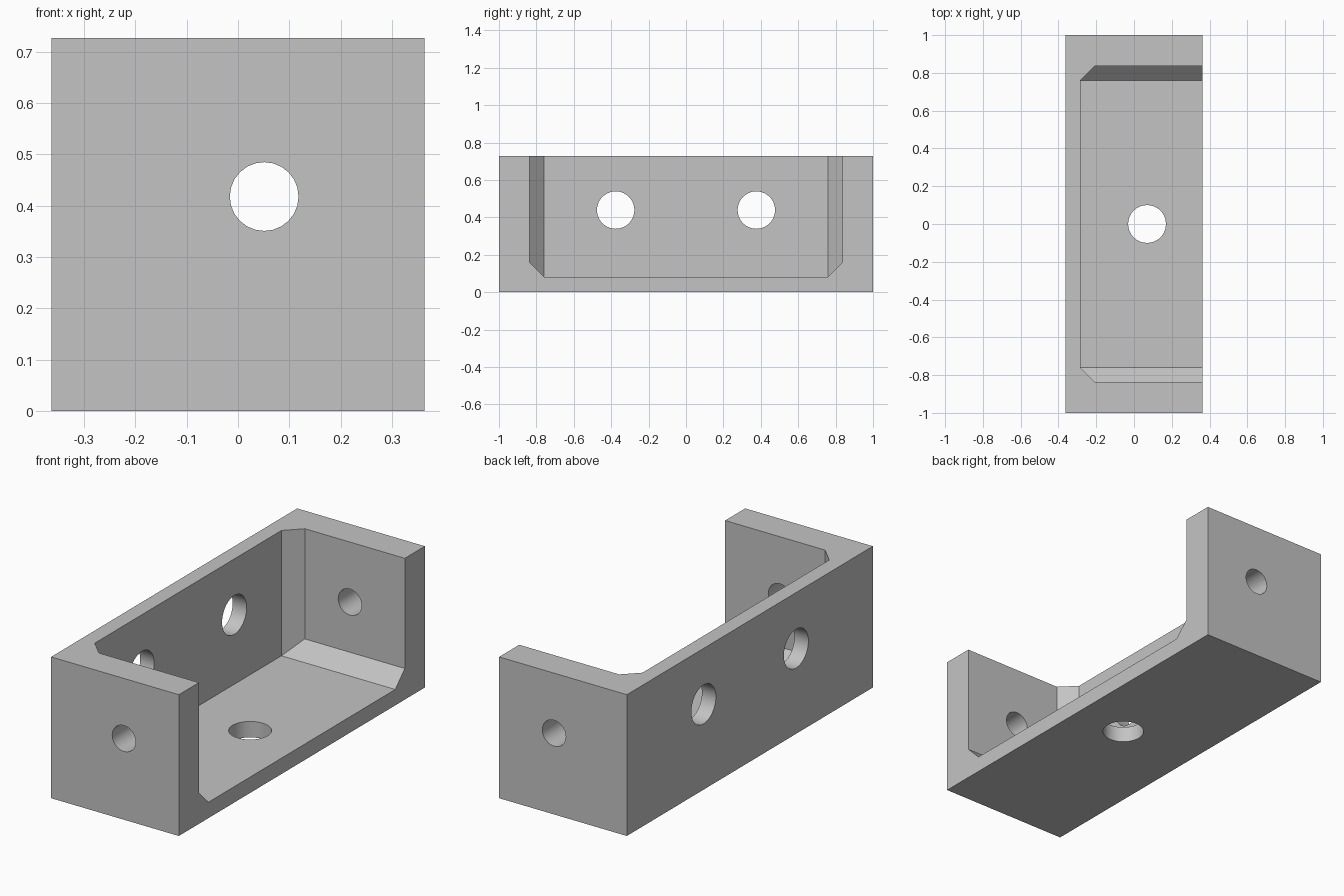
import bpy, bmesh, math
from mathutils import Vector, Matrix

cube = bpy.data.objects.get("Cube")
if cube:
    bpy.data.objects.remove(cube, do_unlink=True)

HALF_X, HEIGHT = 0.3635, 0.727
WALL_X, FLOOR_Z, END_Y = -0.284, 0.082, 0.837   # inner faces of the walls
CHAMFER = 0.078

grey = bpy.data.materials.new("plain grey")
grey.use_nodes = True
colour = (0.55, 0.55, 0.55, 1)
grey.diffuse_color = colour
grey.node_tree.nodes["Principled BSDF"].inputs["Base Color"].default_value = colour


def add_object(name, bm):
    bmesh.ops.recalc_face_normals(bm, faces=bm.faces)
    mesh = bpy.data.meshes.new(name)
    bm.to_mesh(mesh)
    bm.free()
    mesh.materials.append(grey)
    obj = bpy.data.objects.new(name, mesh)
    bpy.context.collection.objects.link(obj)
    return obj


def box(low, high):
    bm = bmesh.new()
    low, high = Vector(low), Vector(high)
    bmesh.ops.create_cube(bm, size=1)
    bmesh.ops.scale(bm, vec=high - low, verts=bm.verts)
    bmesh.ops.translate(bm, vec=(low + high) / 2, verts=bm.verts)
    return bm


def drill(name, centre, radius, length, axis, sides):
    bm = bmesh.new()
    turn = Vector((0, 0, 1)).rotation_difference(Vector(axis)).to_matrix().to_4x4()
    bmesh.ops.create_cone(bm, cap_ends=True, segments=sides, radius1=radius,
                          radius2=radius, depth=length,
                          matrix=Matrix.Translation(centre) @ turn)
    return add_object(name, bm)


# Solid block
bracket = add_object("bracket", box((-HALF_X, -1, 0), (HALF_X, 1, HEIGHT)))

# Open cavity, with chamfers where the end walls meet the back wall and floor
bm = box((WALL_X, -END_Y, FLOOR_Z), (HALF_X + 0.3, END_Y, HEIGHT + 0.3))
for side in (-1, 1):
    corner = (WALL_X, side * (END_Y - CHAMFER), FLOOR_Z)
    for normal in ((-1, side, 0), (0, side, -1)):
        bmesh.ops.bisect_plane(bm, geom=bm.verts[:] + bm.edges[:] + bm.faces[:],
                               dist=1e-5, plane_co=corner, plane_no=normal,
                               clear_outer=True)
        rim = [e for e in bm.edges if e.is_boundary]
        bmesh.ops.holes_fill(bm, edges=rim, sides=0)
cutters = [add_object("cavity_cutter", bm)]

# Screw holes: end walls, back wall and floor
cutters.append(drill("end_hole_cutter", (0.051, 0, 0.418), 0.067, 2.4, (0, 1, 0), 24))
for side in (-1, 1):
    cutters.append(drill("back_hole_cutter", (-HALF_X, side * 0.376, 0.439),
                         0.1, 0.4, (1, 0, 0), 40))
cutters.append(drill("floor_hole_cutter", (0.069, 0, 0), 0.1, 0.4, (0, 0, 1), 40))

bpy.ops.object.select_all(action='DESELECT')
bpy.context.view_layer.objects.active = bracket
bracket.select_set(True)
for cutter in cutters:
    mod = bracket.modifiers.new(cutter.name, 'BOOLEAN')
    mod.operation = 'DIFFERENCE'
    mod.solver = 'EXACT'
    mod.object = cutter
    cutter.hide_render = True
    bpy.ops.object.modifier_apply(modifier=mod.name)
for cutter in cutters:
    bpy.data.objects.remove(cutter, do_unlink=True)

bpy.ops.object.shade_smooth_by_angle(angle=math.radians(30))
